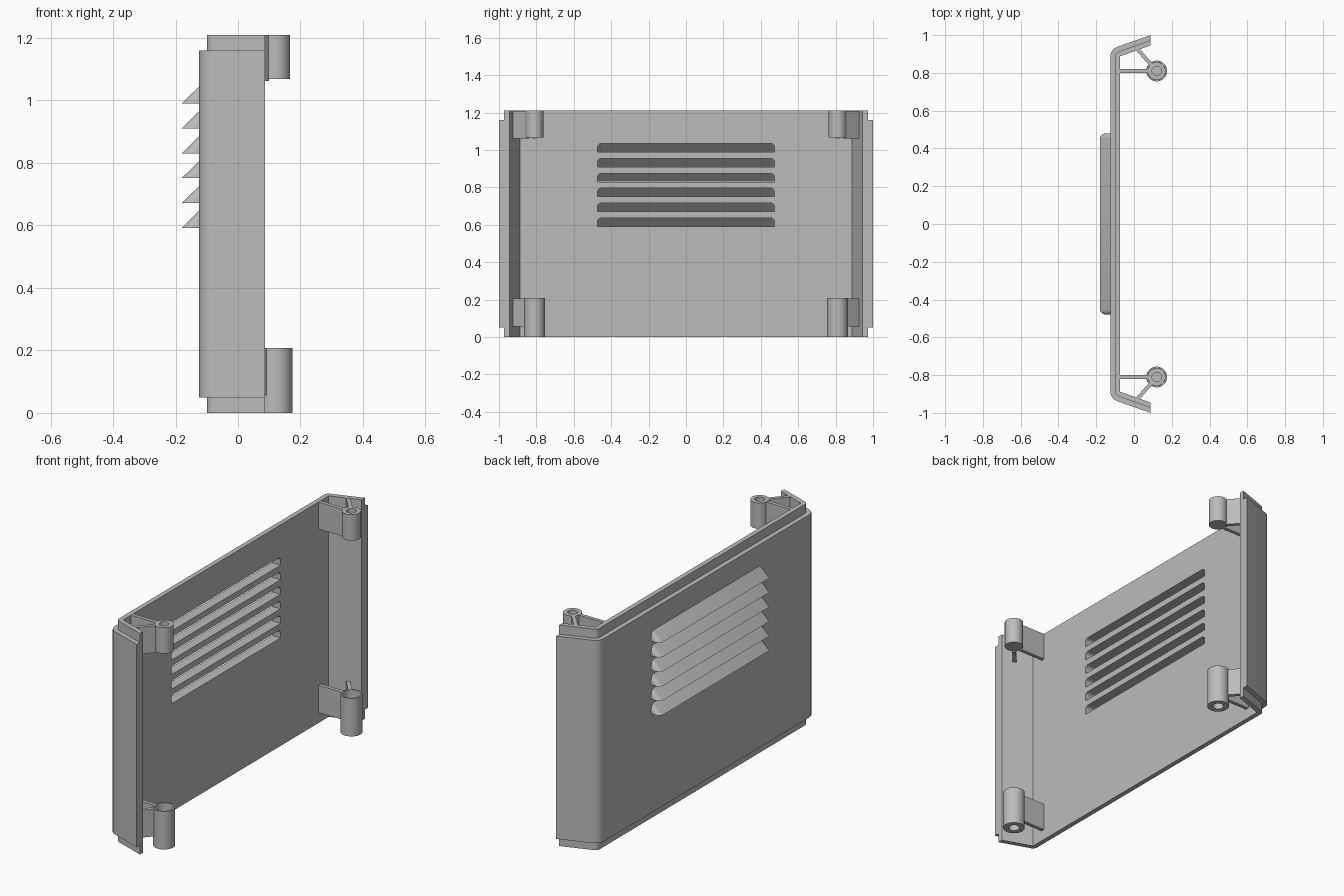
import bpy, bmesh, math
from mathutils import Vector

if "Cube" in bpy.data.objects:
    bpy.data.objects.remove(bpy.data.objects["Cube"], do_unlink=True)

# One plain plastic colour
plastic = bpy.data.materials.new("grey plastic")
plastic.use_nodes = True
GREY = (0.5, 0.5, 0.5, 1)
plastic.diffuse_color = GREY
plastic.node_tree.nodes["Principled BSDF"].inputs["Base Color"].default_value = GREY

FRONT, EDGE, CORNER, SLOPE = -0.125, 0.087, 0.925, 0.354
LAYER = 0.026


def finish(name, bm):
    bmesh.ops.recalc_face_normals(bm, faces=bm.faces)
    mesh = bpy.data.meshes.new(name)
    bm.to_mesh(mesh)
    bm.free()
    obj = bpy.data.objects.new(name, mesh)
    bpy.context.collection.objects.link(obj)
    mesh.materials.append(plastic)
    return obj


def smooth(obj):
    bpy.ops.object.select_all(action='DESELECT')
    obj.select_set(True)
    bpy.context.view_layer.objects.active = obj
    bpy.ops.object.shade_smooth_by_angle(angle=math.radians(30))


def prism(bm, points, direction):
    """Extrude a closed outline along a direction."""
    face = bm.faces.new([bm.verts.new(p) for p in points])
    new = bmesh.ops.extrude_face_region(bm, geom=[face])["geom"]
    verts = [v for v in new if isinstance(v, bmesh.types.BMVert)]
    bmesh.ops.translate(bm, verts=verts, vec=direction)


def half_path(depth, fillet):
    """Upper half of the bent wall line at a depth below the outer skin."""
    x, y = FRONT + depth, CORNER - 0.707 * depth
    end = Vector((EDGE, y + SLOPE * (EDGE - x)))
    corner = Vector((x, y))
    if not fillet:
        return [corner, end]
    a = corner - Vector((0, fillet))
    b = corner + (end - corner).normalized() * fillet
    arc = [a.lerp(corner, t / 6).lerp(corner.lerp(b, t / 6), t / 6) for t in range(7)]
    return arc + [end]


def wall(name, d0, d1, f0, f1, z0, z1):
    outer, inner = half_path(d0, f0), half_path(d1, f1)
    half = lambda path: [Vector((p.x, -p.y)) for p in reversed(path)] + path
    outline = half(outer) + half(inner)[::-1]
    bm = bmesh.new()
    prism(bm, [(p.x, p.y, z0) for p in outline], (0, 0, z1 - z0))
    return finish(name, bm)


def wedges(name, profile, half_length, radius):
    """Row of six louvre shapes with rounded ends."""
    bm = bmesh.new()
    for i in range(6):
        z = 0.592 + 0.0796 * i
        part = bmesh.new()
        prism(part, [(px, -half_length, z + pz) for px, pz in profile],
              (0, 2 * half_length, 0))
        ends = []
        for e in part.edges:
            a, b = (v.co for v in e.verts)
            if abs(a.y - b.y) < 1e-5 and abs(a.x - b.x) > 1e-5 and max(a.z, b.z) > z + 0.01:
                ends.append(e)
        bmesh.ops.bevel(part, geom=ends, offset=radius, segments=4,
                        profile=0.5, affect='EDGES', clamp_overlap=True)
        bmesh.ops.recalc_face_normals(part, faces=part.faces)
        mesh = bpy.data.meshes.new("louvre_piece")
        part.to_mesh(mesh)
        part.free()
        bm.from_mesh(mesh)
        bpy.data.meshes.remove(mesh)
    return finish(name, bm)


def cut(obj, cutter):
    mod = obj.modifiers.new("slots", 'BOOLEAN')
    mod.operation, mod.solver, mod.object = 'DIFFERENCE', 'EXACT', cutter


# Outer skin and the taller inner lip
skin = wall("outer_skin", 0, LAYER, 0.04, 0.02, 0.05, 1.16)
lip = wall("inner_lip", LAYER, 2 * LAYER, 0.02, 0, 0, 1.21)

# Louvre hoods, open underneath and through the wall
hoods = wedges("louvre_hoods", [(-0.18, 0), (-0.115, 0), (-0.115, 0.054), (-0.125, 0.054)],
               0.48, 0.025)
cutter = wedges("slot_cutter", [(-0.171, -0.001), (-0.05, -0.001), (-0.05, 0.045),
                                (-0.125, 0.045)], 0.473, 0.02)
cutter.hide_render = True
cutter.display_type = 'WIRE'
for obj in (skin, lip, hoods):
    cut(obj, cutter)
bpy.context.view_layer.update()
for obj in (skin, lip, hoods):
    smooth(obj)
    bpy.ops.object.modifier_apply(modifier="slots")
bpy.data.objects.remove(cutter, do_unlink=True)


# Screw bosses and their ribs
def boss(name, centre, profile):
    bm = bmesh.new()
    verts = [bm.verts.new((centre.x + r, centre.y, z)) for r, z in profile]
    edges = [bm.edges.new((v, verts[i - 1])) for i, v in enumerate(verts)]
    bmesh.ops.spin(bm, geom=verts + edges, cent=(centre.x, centre.y, 0), axis=(0, 0, 1),
                   angle=math.tau, steps=32, use_merge=True)
    bmesh.ops.remove_doubles(bm, verts=bm.verts, dist=1e-5)
    smooth(finish(name, bm))


def rib(name, centre, target, start, z0, z1):
    along = (target - centre).normalized()
    side = Vector((-along.y, along.x)) * 0.01
    a = centre + along * start
    bm = bmesh.new()
    prism(bm, [(p.x, p.y, z0) for p in (a + side, target + side, target - side, a - side)],
          (0, 0, z1 - z0))
    finish(name, bm)


SOCKET = [(0.055, 0), (0.055, 0.208), (0.048, 0.208), (0.048, 0.11), (0.028, 0.11), (0.028, 0)]
PEG = [(0, 1.068), (0.047, 1.068), (0.047, 1.21), (0.025, 1.21), (0.025, 1.1), (0, 1.1)]
for side, s in (("back", 1), ("front", -1)):
    centre = Vector((0.12, 0.81 * s))
    for level, profile, start, z0, z1 in (("lower", SOCKET, 0.051, 0.057, 0.207),
                                          ("upper", PEG, 0.043, 1.062, 1.209)):
        boss(f"{level}_{side}_boss", centre, profile)
        rib(f"{level}_{side}_straight_rib", centre, Vector((-0.08, 0.81 * s)), start, z0, z1)
        rib(f"{level}_{side}_diagonal_rib", centre, Vector((0.013, 0.932 * s)), start, z0, z1)
